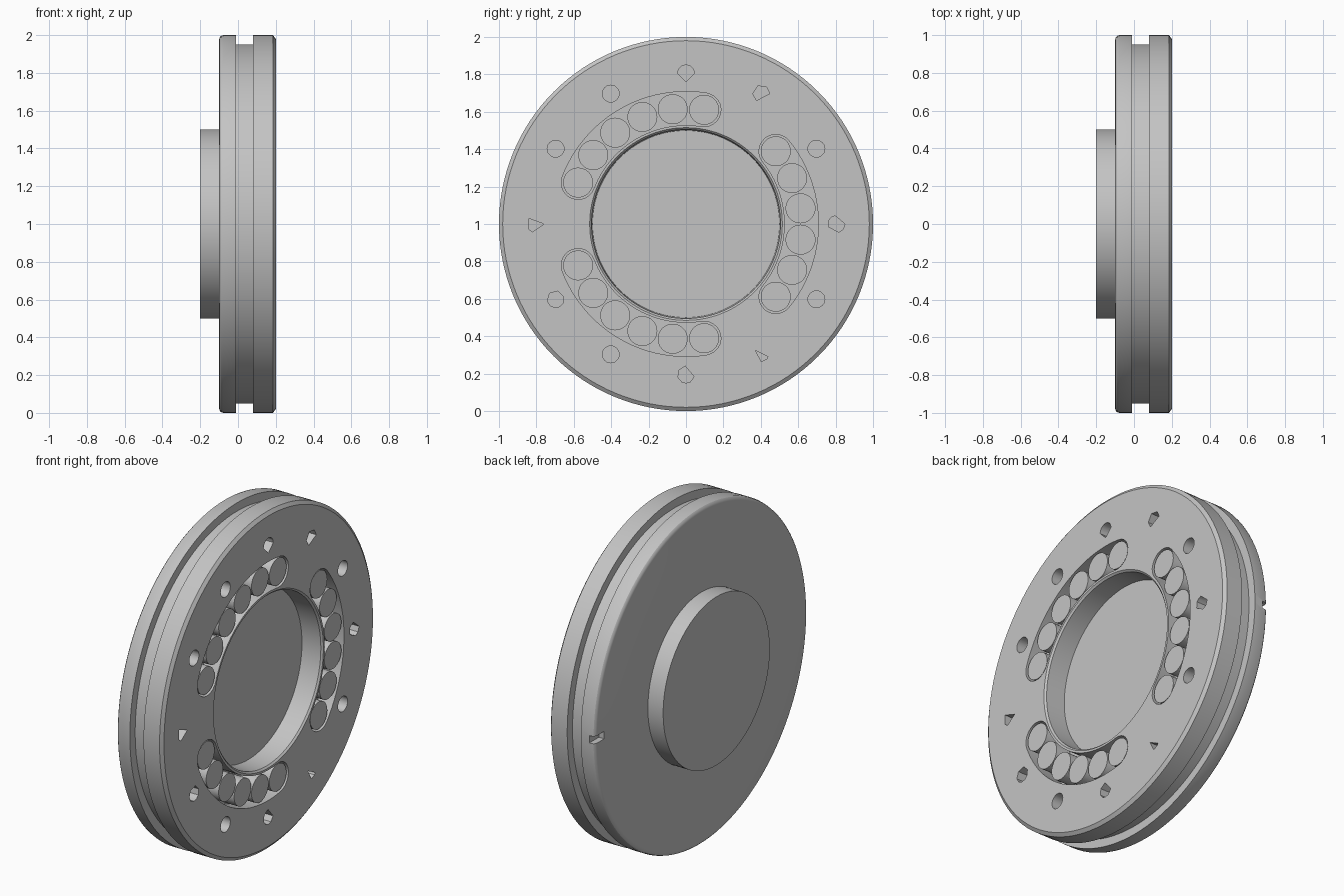
import bpy, bmesh
from math import sin, cos, pi, radians

old = bpy.data.objects.get("Cube")
if old:
    bpy.data.objects.remove(old)

grey = bpy.data.materials.new("plain grey")
grey.use_nodes = True
GREY = (0.55, 0.55, 0.55, 1)
grey.diffuse_color = GREY
grey.node_tree.nodes["Principled BSDF"].inputs["Base Color"].default_value = GREY


def finish(name, bm, smooth=True):
    bmesh.ops.recalc_face_normals(bm, faces=bm.faces)
    mesh = bpy.data.meshes.new(name)
    bm.to_mesh(mesh)
    bm.free()
    mesh.materials.append(grey)
    ob = bpy.data.objects.new(name, mesh)
    bpy.context.collection.objects.link(ob)
    if smooth:
        smooth_by_angle(ob)
    return ob


def smooth_by_angle(ob):
    bpy.ops.object.select_all(action='DESELECT')
    ob.select_set(True)
    bpy.context.view_layer.objects.active = ob
    bpy.ops.object.shade_smooth_by_angle(angle=radians(30))


def lathe(bm, profile, segs):
    """Spin (x, radius) points around the x axis; axis points close the ends."""
    rings = []
    for x, r in profile:
        n = segs if r else 1
        rings.append([bm.verts.new((x, r * cos(2 * pi * i / segs), 1 + r * sin(2 * pi * i / segs)))
                      for i in range(n)])
    for a, b in zip(rings, rings[1:]):
        if len(a) == 1:
            bm.faces.new(b)
        elif len(b) == 1:
            bm.faces.new(a)
        else:
            for i in range(segs):
                j = (i + 1) % segs
                bm.faces.new((a[i], a[j], b[j], b[i]))


def prism(bm, outline, x0, x1):
    """Extrude a (y, z) outline along x."""
    a, b = [[bm.verts.new((x, y, z)) for y, z in outline] for x in (x0, x1)]
    bm.faces.new(a)
    bm.faces.new(b)
    for i in range(len(a)):
        j = (i + 1) % len(a)
        bm.faces.new((a[i], a[j], b[j], b[i]))


def polar(r, deg, cy=0.0, cz=1.0):
    return cy + r * cos(radians(deg)), cz + r * sin(radians(deg))


# Disc body: boss, two flanges with a groove between, and a shallow bore
bm = bmesh.new()
lathe(bm, [(-.2, 0), (-.2, .5), (-.1, .5), (-.1, .975), (-.097, .988), (-.09, .996), (-.078, 1),
           (-.01, 1), (-.01, .95), (.08, .95), (.08, 1), (.185, 1), (.2, .98),
           (.2, .515), (.19, .505), (.07, .5), (.07, 0)], 128)
body = finish("disc_body", bm, False)

# Cutter: three curved slots, twelve partly filled holes and a rim notch
FACE, FLOOR, OUT = 0.2, 0.1, 0.25
MID, HALF, SPAN = 0.618, 0.09, 39
bm = bmesh.new()
for centre in (0, 120, 240):
    start, end = centre - SPAN, centre + SPAN
    outline = [polar(MID + HALF, start + 2 * SPAN * i / 24) for i in range(25)]
    outline += [polar(HALF, end + 15 * i, *polar(MID, end)) for i in range(1, 12)]
    outline += [polar(MID - HALF, end - 2 * SPAN * i / 24) for i in range(25)]
    outline += [polar(HALF, start + 180 + 15 * i, *polar(MID, start)) for i in range(1, 12)]
    prism(bm, outline, FLOOR, OUT)

full = range(0, 360, 15)
partial = {0: (0, 100, 125, 150, 200, 285, 320), 60: (0, 50, 113, 180, 235),
           90: (*range(0, 181, 20), 270), 180: (0, 140, 220, 250),
           210: (15, 75, 135, 190, 230, 270, 300, 330),
           270: (95, 150, 200, 240, 270, 300, 345), 300: (146, 270, 320, 340)}
for angle in range(0, 360, 30):
    y, z = polar(.805, angle)
    radius = .045 if angle != 300 else .038
    prism(bm, [polar(radius, a, y, z) for a in partial.get(angle, full)], FLOOR, OUT)

prism(bm, [(.91, .978), (1.05, .978), (1.05, 1.022), (.91, 1.022)], -.15, -.065)
cutter = finish("pocket_cutter", bm, False)
cutter.hide_render = True

cut = body.modifiers.new("pockets", 'BOOLEAN')
cut.operation = 'DIFFERENCE'
cut.solver = 'EXACT'
cut.object = cutter
bpy.context.view_layer.objects.active = body
bpy.ops.object.modifier_apply(modifier=cut.name)
bpy.data.objects.remove(cutter)
smooth_by_angle(body)

# Round pins, six in each slot
bm = bmesh.new()
for centre in (0, 120, 240):
    for i in range(6):
        y, z = polar(MID, centre - SPAN + 2 * SPAN * i / 5)
        prism(bm, [polar(.08, a, y, z) for a in range(0, 360, 10)], FLOOR - .005, FACE - .006)
finish("slot_pins", bm)
